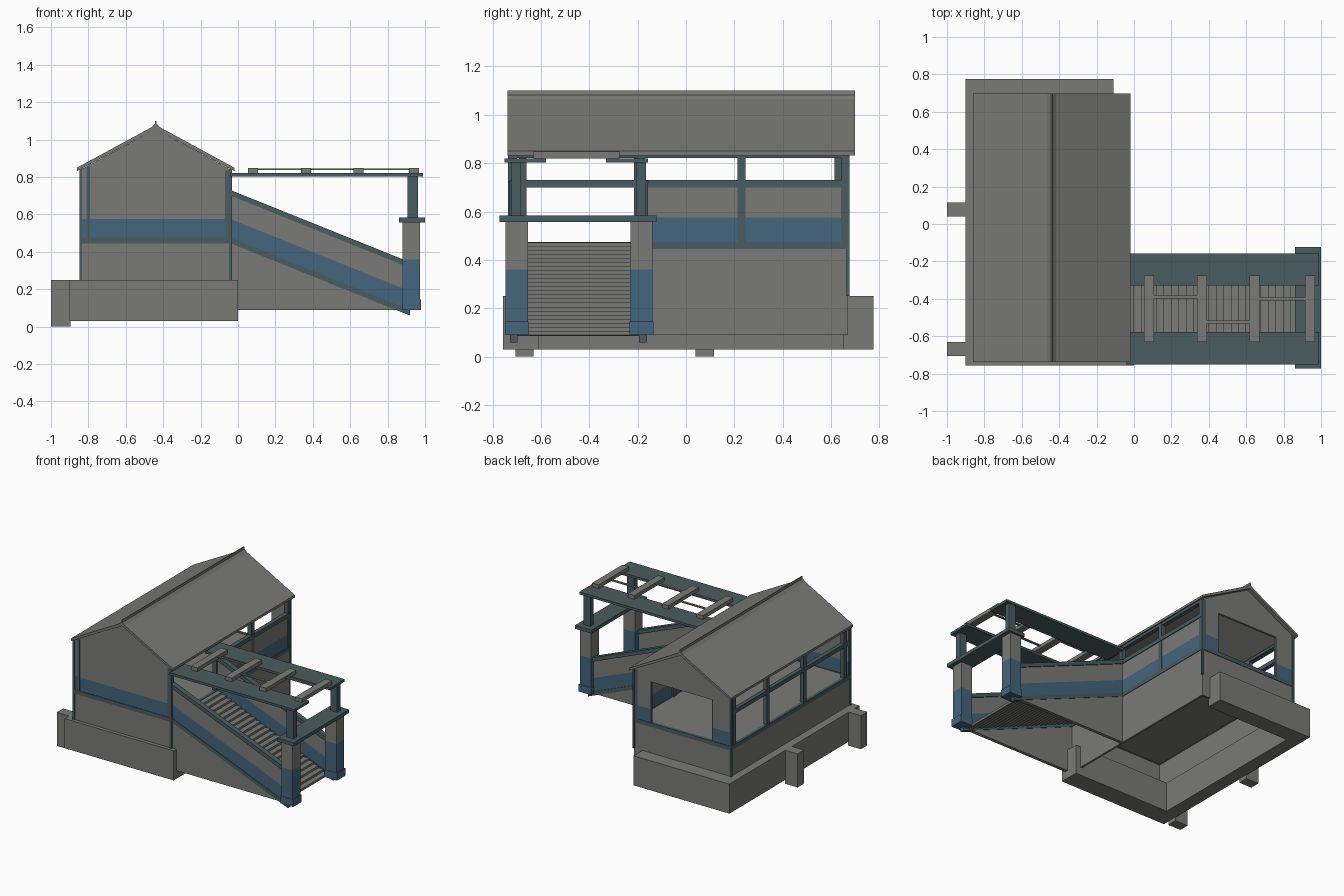
import bpy, bmesh

if "Cube" in bpy.data.objects:
    bpy.data.objects.remove(bpy.data.objects["Cube"])


def material(name, rgb):
    m = bpy.data.materials.new(name)
    m.diffuse_color = (*rgb, 1)
    m.use_nodes = True
    m.node_tree.nodes["Principled BSDF"].inputs["Base Color"].default_value = m.diffuse_color
    return m


GREY = material("warm_grey", (0.195, 0.195, 0.185))
BLUE = material("faded_blue", (0.058, 0.13, 0.205))
TEAL = material("dark_teal", (0.068, 0.108, 0.115))


def prism(name, profile, y0, y1, mat):
    """Extrude an x-z outline along y."""
    bm = bmesh.new()
    face = bm.faces.new([bm.verts.new((x, y0, z)) for x, z in profile])
    ext = bmesh.ops.extrude_face_region(bm, geom=[face])
    moved = [v for v in ext["geom"] if isinstance(v, bmesh.types.BMVert)]
    bmesh.ops.translate(bm, verts=moved, vec=(0, y1 - y0, 0))
    bmesh.ops.recalc_face_normals(bm, faces=bm.faces)
    mesh = bpy.data.meshes.new(name)
    bm.to_mesh(mesh)
    bm.free()
    mesh.materials.append(mat)
    ob = bpy.data.objects.new(name, mesh)
    bpy.context.collection.objects.link(ob)
    return ob


def box(name, x, y, z, mat):
    return prism(name, [(x[0], z[0]), (x[1], z[0]), (x[1], z[1]), (x[0], z[1])], y[0], y[1], mat)


XL, XR, YF, YB = -0.84, -0.04, -0.73, 0.67   # house walls
T = 0.015                                    # wall thickness
FLOOR, BLUE_TOP, RAIL, EAVE, PEAK = 0.475, 0.575, 0.70, 0.84, 1.055

# Stone plinth, a U open toward the stairs, with buttresses
box("plinth_front", (-0.9, 0.0), (-0.757, -0.61), (0.03, 0.25), GREY)
box("plinth_back", (-0.9, -0.11), (0.65, 0.775), (0.03, 0.25), GREY)
box("plinth_left", (-0.9, -0.80), (-0.61, 0.65), (0.03, 0.25), GREY)
for y in (-0.705, 0.04):
    box("buttress", (-1.0, -0.895), (y, y + 0.075), (0, 0.25), GREY)

# Lower walls, floor and floor trim
for name, x, y in (("front", (XL, XR), (YF, YF + T)), ("back", (XL, XR), (YB - T, YB)),
                   ("left", (XL, XL + T), (YF + T, YB - T)), ("right", (XR - T, XR), (YF + T, YB - T))):
    box("lower_wall_" + name, x, y, (0.09, 0.445), GREY)
    box("floor_trim_" + name, (x[0] - 0.004, x[1] + 0.004), (y[0] - 0.004, y[1] + 0.004),
        (0.445, FLOOR), TEAL)
box("floor", (XL + T, XR - T), (YF + T, YB - T), (0.45, 0.472), GREY)


def gable_top(name, z, y):
    mid = (XL + XR) / 2
    prism(name, [(XL, z), (XR, z), (XR, EAVE), (mid, PEAK), (XL, EAVE)], y, y + T, GREY)


# Front gable, solid with blue band
box("front_band", (XL, XR), (YF, YF + T), (FLOOR, BLUE_TOP), BLUE)
gable_top("front_gable", BLUE_TOP, YF)
box("front_strip", (-0.81, -0.79), (YF - 0.005, YF), (FLOOR, 0.855), TEAL)

# Back gable with wide opening
for side, x in (("left", (XL, -0.69)), ("right", (-0.18, XR))):
    box("back_band_" + side, x, (YB - T, YB), (FLOOR, BLUE_TOP), BLUE)
    box("back_jamb_" + side, x, (YB - T, YB), (BLUE_TOP, 0.78), GREY)
gable_top("back_gable", 0.78, YB - T)
for x in (-0.693, -0.183):
    box("opening_frame", (x, x + 0.006), (YB - T - 0.002, YB + 0.003), (FLOOR, 0.78), TEAL)

# Corner trims
for x in (XL, XR):
    for y in (YF, YB):
        box("corner_trim", (x - 0.007, x + 0.007), (y - 0.007, y + 0.007), (0.25, EAVE), TEAL)

# Right side: panel, rail, posts
box("right_band", (XR - T, XR), (-0.17, YB - T), (FLOOR, BLUE_TOP), BLUE)
box("right_panel", (XR - T, XR), (-0.17, YB - T), (BLUE_TOP, RAIL), GREY)
box("right_rail", (XR - 0.025, XR + 0.006), (-0.17, YB), (RAIL, 0.73), TEAL)
for y in (-0.715, -0.185, 0.23, 0.657):
    box("right_post", (XR - 0.03, XR + 0.003), (y - 0.016, y + 0.016), (FLOOR, 0.835), TEAL)

# Left side: open bays with rail and posts
box("left_rail", (XL, XL + 0.03), (YF + T, YB - T), (RAIL, 0.73), TEAL)
for y in (-0.675, -0.2, 0.23, 0.63):
    box("left_post", (XL, XL + 0.03), (y - 0.016, y + 0.016), (FLOOR, 0.835), TEAL)
for x in (XL, XR - 0.03):
    box("eave_beam", (x, x + 0.03), (YF + T, YB - T), (0.822, 0.842), TEAL)

# Roof slabs and ridge cap
RX = -0.44
for side, s in (("left", -1), ("right", 1)):
    e = RX + s * 0.42
    prism("roof_" + side, [(RX, 1.055), (e, 0.832), (e, 0.85), (RX, 1.078)], -0.738, 0.698, GREY)
prism("ridge_cap", [(RX - 0.025, 1.064), (RX + 0.025, 1.064), (RX + 0.005, 1.083),
                    (RX + 0.003, 1.1), (RX - 0.003, 1.1), (RX - 0.005, 1.083)], -0.738, 0.698, GREY)

# Stairs: thin zigzag sheet
N, RUN, TOP = 23, 0.92 / 23, 0.472
RISE = (TOP - 0.09) / N
upper = []
for i in range(N):
    x, z = XR + i * RUN, TOP - i * RISE
    upper += [(x, z), (x + RUN, z)]
upper.append((XR + N * RUN, 0.09))
lower = [(x - 0.004, z - 0.004) for x, z in reversed(upper)]
prism("stairs", upper + lower, -0.70, -0.19, GREY)

# Sloped side walls of the stairs
SLOPE = 0.402


def band(name, z0, z1, y, half, x1, mat):
    d = SLOPE * (x1 - XR)
    prism(name, [(XR, z0), (x1, z0 - d), (x1, z1 - d), (XR, z1)], y - half, y + half, mat)


for side, y in (("front", -0.712), ("back", -0.178)):
    band("stair_rail_" + side, RAIL, 0.73, y, 0.02, 0.89, TEAL)
    band("stair_panel_" + side, BLUE_TOP, RAIL, y, 0.012, 0.89, GREY)
    band("stair_band_" + side, FLOOR, BLUE_TOP, y, 0.012, 0.92, BLUE)
    band("stair_trim_" + side, 0.445, FLOOR, y, 0.016, 0.92, TEAL)
    prism("stair_base_" + side, [(XR, 0.09), (0.843, 0.09), (XR, 0.445)], y - 0.012, y + 0.012, GREY)

# Gate pillars, cross beam and upper posts
for side, y in (("front", -0.70), ("back", -0.184)):
    box("pillar_lower_" + side, (0.88, 0.972), (y - 0.046, y + 0.046), (0.09, 0.36), BLUE)
    box("pillar_foot_" + side, (0.876, 0.979), (y - 0.049, y + 0.049), (0.09, 0.145), BLUE)
    box("pillar_upper_" + side, (0.88, 0.972), (y - 0.046, y + 0.046), (0.36, 0.557), GREY)
    box("upper_post_" + side, (0.905, 0.962), (y - 0.022, y + 0.018), (0.583, 0.802), TEAL)
box("gate_beam", (0.862, 1.0), (-0.772, -0.122), (0.557, 0.583), TEAL)

# Pergola planks, cross bars and thin links
for y in (-0.75, -0.33):
    box("pergola_plank", (XR, 0.99), (y, y + 0.172), (0.802, 0.82), TEAL)
bars = (0.08, 0.363, 0.645, 0.94)
for x in bars:
    box("pergola_bar", (x - 0.027, x + 0.027), (-0.63, -0.275), (0.82, 0.848), GREY)
for i, y in enumerate((-0.39, -0.525, -0.40)):
    box("pergola_link", (bars[i] + 0.027, bars[i + 1] - 0.027), (y - 0.008, y + 0.008), (0.838, 0.846), GREY)
